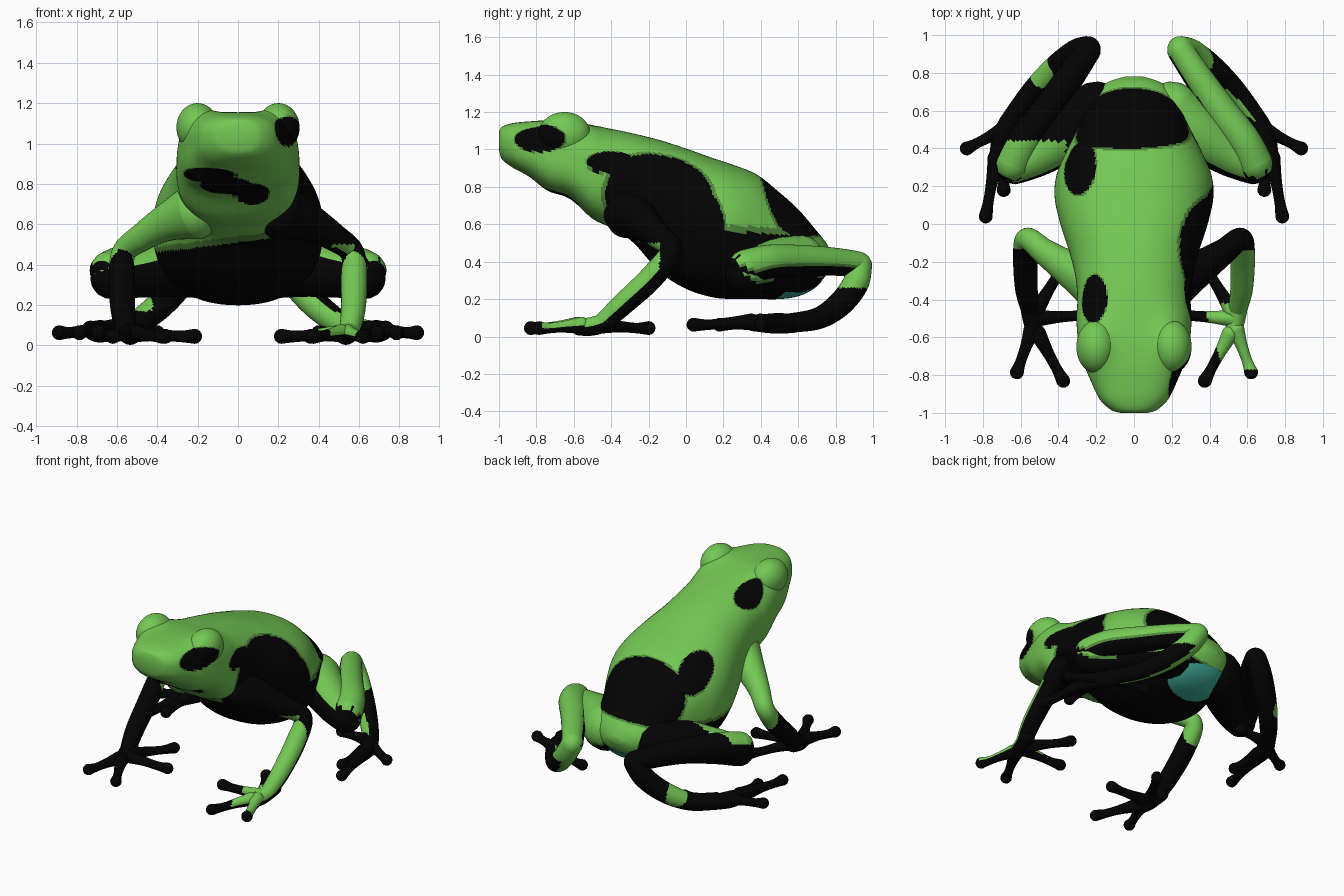
import bpy, bmesh, math
from mathutils import Vector, Matrix

if "Cube" in bpy.data.objects:
    bpy.data.objects.remove(bpy.data.objects["Cube"])


def material(name, rgb):
    m = bpy.data.materials.new(name)
    m.diffuse_color = (*rgb, 1)
    m.use_nodes = True
    m.node_tree.nodes["Principled BSDF"].inputs["Base Color"].default_value = m.diffuse_color
    return m


MATS = [material("leaf_green", (0.175, 0.58, 0.09)),
        material("black", (0.001, 0.001, 0.001)),
        material("dark_green", (0.08, 0.25, 0.045)),
        material("teal", (0.05, 0.42, 0.32))]
GREEN, BLACK, DARK, TEAL = range(4)


def spline(pts, steps):
    """Smooth curve through tuples of any length (Catmull-Rom)."""
    out = []
    for i in range(len(pts) - 1):
        a, b, c, d = (pts[max(i - 1, 0)], pts[i], pts[i + 1],
                      pts[min(i + 2, len(pts) - 1)])
        for k in range(steps):
            t = k / steps
            out.append([0.5 * (2 * q + (r - p) * t + (2 * p - 5 * q + 4 * r - s) * t * t
                               + (3 * q - p - 3 * r + s) * t ** 3)
                        for p, q, r, s in zip(a, b, c, d)])
    return out + [list(pts[-1])]


def finish(name, bm, rule):
    """Turn a bmesh into a smooth object and colour its faces by a rule."""
    bmesh.ops.recalc_face_normals(bm, faces=bm.faces)
    bm.normal_update()
    for f in bm.faces:
        f.smooth = True
        f.material_index = rule(f.calc_center_median(), f.normal)
    me = bpy.data.meshes.new(name)
    bm.to_mesh(me)
    bm.free()
    for m in MATS:
        me.materials.append(m)
    ob = bpy.data.objects.new(name, me)
    bpy.context.collection.objects.link(ob)
    return ob


def loft(bm, rings):
    loops = [[bm.verts.new(p) for p in ring] for ring in rings]
    n = len(loops[0])
    for a, b in zip(loops, loops[1:]):
        for i in range(n):
            bm.faces.new((a[i], a[(i + 1) % n], b[(i + 1) % n], b[i]))
    bm.faces.new(loops[0])
    bm.faces.new(loops[-1])


def tube(bm, pts, side=1, n=32, steps=16):
    """Round-ended limb through (x, y, z, radius) points."""
    path = [(Vector((side * p[0], p[1], p[2])), p[3]) for p in spline(pts, steps)]
    d0 = (path[1][0] - path[0][0]).normalized()
    d1 = (path[-1][0] - path[-2][0]).normalized()
    caps = [math.radians(a) for a in (84, 65, 45, 22)]
    start = [(path[0][0] - d0 * path[0][1] * math.sin(a), path[0][1] * math.cos(a)) for a in caps]
    end = [(path[-1][0] + d1 * path[-1][1] * math.sin(a), path[-1][1] * math.cos(a))
           for a in reversed(caps)]
    path = start + path + end
    u, rings = d0.orthogonal(), []
    for i, (c, r) in enumerate(path):
        t = (path[min(i + 1, len(path) - 1)][0] - path[max(i - 1, 0)][0]).normalized()
        u = (u - t * u.dot(t)).normalized()
        v = t.cross(u)
        rings.append([c + r * (u * math.cos(2 * math.pi * k / n) + v * math.sin(2 * math.pi * k / n))
                      for k in range(n)])
    loft(bm, rings)


def ell(p, c, r):
    return math.sqrt(sum(((a - b) / s) ** 2 for a, b, s in zip(p, c, r)))


# Black markings: centre and radii of each blotch
BLOTCHES = [((0.40, -0.16, 0.69), (0.25, 0.31, 0.36)),    # right flank
            ((0.40, 0.00, 0.54), (0.25, 0.21, 0.30)),
            ((0.30, -0.40, 0.93), (0.14, 0.13, 0.06)),    # right shoulder
            ((-0.02, 0.56, 0.70), (0.36, 0.20, 0.26)),    # rump
            ((-0.29, 0.31, 0.82), (0.09, 0.16, 0.20)),    # left hip
            ((-0.21, -0.40, 1.05), (0.07, 0.13, 0.15)),   # behind left eye
            ((0.27, -0.80, 1.06), (0.12, 0.16, 0.075)),   # right eye
            ((-0.16, -0.80, 0.845), (0.15, 0.20, 0.035)),  # chin streak
            ((-0.06, -0.75, 0.79), (0.13, 0.20, 0.045)),
            ((0.07, -0.70, 0.745), (0.09, 0.20, 0.06))]


def body_rule(p, n):
    if ell(p, (-0.03, 0.64, 0.22), (0.25, 0.17, 0.13)) < 1:
        return TEAL
    d = min(ell(p, c, r) for c, r in BLOTCHES)
    belly = 0.51 + 0.12 * p.x - max(0, p.y - 0.58) * 1.2   # dark belly
    d = min(d, p.z / belly)
    return BLACK if d < 1 else DARK if d < 1.06 else GREEN


def arm_rule(p, n):
    if p.x < 0:
        return GREEN if p.z > 0.39 - 0.1 * n.y else BLACK
    front = n.dot(Vector((0, -0.7, 0.7))) > -0.1
    return GREEN if front and p.y < -0.14 and p.z < 0.5 and p.x > 0.46 else BLACK


def hand_rule(p, n):
    green = p.x > 0.36 and n.z > -0.1 and -0.77 < p.y < -0.42 and p.x - 0.5 > -0.3 * (p.y + 0.6) - 0.08
    return GREEN if green else BLACK


def leg_rule(p, n):
    if p.x > 0:
        d = n.dot(Vector((0, 0.5, 0.87)))
        if n.y < -0.4 and n.z < 0.6:
            return BLACK
        return GREEN if d > 0.1 else DARK if d > 0 else BLACK
    knee = p.y < 0.44 and p.x < -0.36 and n.z > 0.4 and p.x - p.y * 0.6 < -0.5
    return GREEN if knee else BLACK


def ankle_rule(p, n):
    if p.x > 0:
        return GREEN if p.z > 0.26 or n.x < -0.1 else BLACK
    return GREEN if ell(p, (-0.48, 0.80, 0.17), (0.08, 0.08, 0.08)) < 1 else BLACK


# Body and head: cross-sections (y, top z, bottom z, half width, squareness)
SECTIONS = [(-1.0, 1.09, 1.0, 0.07, 2.3), (-0.985, 1.12, 0.95, 0.12, 2.4),
            (-0.93, 1.14, 0.905, 0.18, 2.6), (-0.84, 1.15, 0.855, 0.225, 2.8),
            (-0.74, 1.155, 0.78, 0.265, 2.8), (-0.62, 1.15, 0.735, 0.295, 2.8),
            (-0.5, 1.13, 0.63, 0.305, 2.7), (-0.4, 1.11, 0.58, 0.30, 2.5),
            (-0.28, 1.085, 0.50, 0.31, 2.4), (-0.14, 1.05, 0.345, 0.345, 2.3),
            (0.0, 1.005, 0.255, 0.39, 2.3), (0.14, 0.955, 0.21, 0.42, 2.3),
            (0.26, 0.915, 0.20, 0.41, 2.3), (0.38, 0.865, 0.20, 0.36, 2.3),
            (0.5, 0.77, 0.20, 0.30, 2.3), (0.6, 0.68, 0.215, 0.26, 2.3),
            (0.69, 0.575, 0.26, 0.21, 2.2), (0.75, 0.50, 0.33, 0.14, 2.1),
            (0.78, 0.44, 0.39, 0.05, 2.0)]
bm = bmesh.new()
rings = []
for y, top, bot, hw, sq in spline(SECTIONS, 15):
    ring = []
    for k in range(160):
        a = 2 * math.pi * k / 160
        c, s = math.cos(a), math.sin(a)
        x = hw * math.copysign(abs(c) ** (2 / sq), c)
        z = (top + bot) / 2 + (top - bot) / 2 * math.copysign(abs(s) ** (2 / sq), s)
        # swell the head softly around the eyes
        g = math.exp(-((abs(x) - 0.2) / 0.08) ** 2 - ((y + 0.64) / 0.13) ** 2)
        ring.append((x, y, z + 0.045 * g * (s > 0) * abs(s) ** 0.5))
    rings.append(ring)
loft(bm, rings)
finish("body", bm, body_rule)

# Finger and toe tips with the point on the palm they spring from
FINGERS = [(0.62, -0.785, 0.54, -0.56), (0.375, -0.83, 0.51, -0.58),
           (0.215, -0.48, 0.52, -0.50), (0.36, -0.2, 0.52, -0.46)]
TOES = [(0.885, 0.40, 0.69, 0.50), (0.785, 0.04, 0.73, 0.35),
        (0.69, 0.18, 0.70, 0.40), (0.40, 0.59, 0.62, 0.55)]


def digits(bm, tips, z, side):
    for x, y, px, py in tips:
        at = lambda t: (px + (x - px) * t, py + (y - py) * t)
        tube(bm, [(px, py, z + 0.015, 0.045), (*at(0.4), z + 0.008, 0.031),
                  (*at(0.75), z, 0.028), (x, y, z, 0.037)], side, 24, 9)


for side, label in ((1, "right"), (-1, "left")):
    # Eye bulge
    bm = bmesh.new()
    bmesh.ops.create_uvsphere(bm, u_segments=80, v_segments=50, radius=1, matrix=Matrix.Translation(
        (side * 0.2, -0.65, 1.08)) @ Matrix.Diagonal((0.105, 0.14, 0.12, 1)))
    finish(label + "_eye", bm, body_rule)

    # Front limb
    bm = bmesh.new()
    tube(bm, [(0.22, -0.30, 0.66, 0.14), (0.35, -0.23, 0.61, 0.095), (0.47, -0.15, 0.54, 0.07),
              (0.565, -0.08, 0.46, 0.06), (0.575, -0.18, 0.32, 0.065),
              (0.57, -0.34, 0.17, 0.06), (0.55, -0.45, 0.07, 0.05)], side)
    finish(label + "_arm", bm, arm_rule)
    bm = bmesh.new()
    tube(bm, [(0.56, -0.40, 0.085, 0.05), (0.54, -0.50, 0.055, 0.05),
              (0.525, -0.57, 0.05, 0.045)], side)
    digits(bm, FINGERS, 0.045, side)
    finish(label + "_hand", bm, hand_rule)

    # Hind limb: thigh and shank, folded at the knee
    bm = bmesh.new()
    tube(bm, [(0.20, 0.60, 0.39, 0.155), (0.34, 0.48, 0.38, 0.14), (0.5, 0.37, 0.35, 0.115),
              (0.63, 0.31, 0.33, 0.10)], side)
    finish(label + "_thigh", bm, leg_rule)
    bm = bmesh.new()
    tube(bm, [(0.64, 0.32, 0.37, 0.095), (0.58, 0.44, 0.40, 0.09), (0.46, 0.60, 0.405, 0.085),
              (0.33, 0.79, 0.40, 0.075), (0.245, 0.92, 0.385, 0.07)], side)
    finish(label + "_shank", bm, leg_rule)

    # Ankle and foot
    bm = bmesh.new()
    tube(bm, [(0.245, 0.925, 0.38, 0.07), (0.31, 0.905, 0.28, 0.07), (0.42, 0.82, 0.17, 0.067),
              (0.54, 0.70, 0.095, 0.058), (0.67, 0.53, 0.07, 0.05)], side)
    finish(label + "_ankle", bm, ankle_rule)
    bm = bmesh.new()
    tube(bm, [(0.63, 0.58, 0.07, 0.05), (0.69, 0.48, 0.07, 0.055),
              (0.725, 0.36, 0.07, 0.042)], side)
    digits(bm, TOES, 0.063, side)
    finish(label + "_foot", bm, lambda p, n: BLACK)
